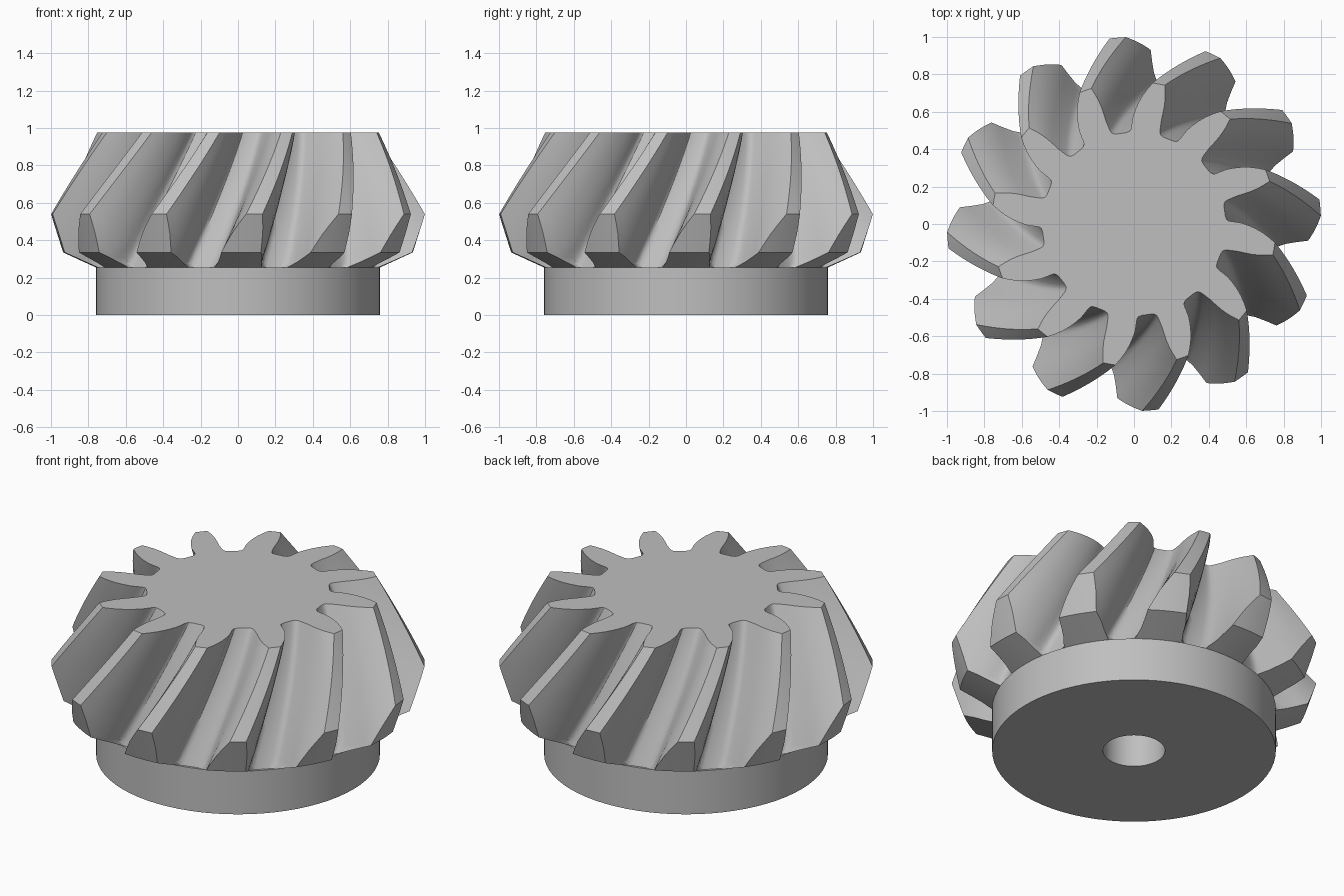
import bpy
import math

cube = bpy.data.objects.get("Cube")
if cube:
    bpy.data.objects.remove(cube, do_unlink=True)

steel = bpy.data.materials.new("light_grey_steel")
steel.use_nodes = True
grey = (0.52, 0.52, 0.52, 1)
steel.diffuse_color = grey
steel.node_tree.nodes["Principled BSDF"].inputs["Base Color"].default_value = grey

TEETH = 12
TOP, APEX = 0.975, 2.35
ROOT, TIP = 0.49, 0.76
# Back of the teeth: (height, outer radius)
BACK = [(0.255, 0.76), (0.335, 0.935), (0.54, 1.0), (TOP, TIP)]
# Tooth thickness in degrees against radius, at the small end
THICKNESS = [(0.49, 24), (0.495, 20), (0.505, 18), (0.52, 17), (0.57, 15.5),
             (0.638, 13), (0.7, 9.5), (0.76, 5)]
FLANK = [0, 0.02, 0.055, 0.11, 0.2, 0.32, 0.46, 0.6, 0.74, 0.87, 1]


def lerp_table(table, x):
    x = min(max(x, table[0][0]), table[-1][0])
    for (x0, y0), (x1, y1) in zip(table, table[1:]):
        if x <= x1:
            return y0 + (y1 - y0) * (x - x0) / (x1 - x0)


def polar(r, degrees, z):
    a = math.radians(degrees)
    return (r * math.cos(a), r * math.sin(a), z)


def skin(name, rows, cap_first=False, cap_last=False):
    """Join closed rings of equal length into one smooth-shaded object."""
    n = len(rows[0])
    verts = [p for row in rows for p in row]
    faces = []
    for i in range(len(rows) - 1):
        for j in range(n):
            k = (j + 1) % n
            faces.append((i * n + j, i * n + n + j, i * n + n + k, i * n + k))
    if cap_first:
        faces.append(tuple(range(n)))
    if cap_last:
        faces.append(tuple(reversed(range(len(verts) - n, len(verts)))))
    mesh = bpy.data.meshes.new(name)
    mesh.from_pydata(verts, [], faces)
    mesh.materials.append(steel)
    obj = bpy.data.objects.new(name, mesh)
    bpy.context.collection.objects.link(obj)
    bpy.ops.object.select_all(action="DESELECT")
    obj.select_set(True)
    bpy.context.view_layer.objects.active = obj
    bpy.ops.object.shade_smooth_by_angle(angle=math.radians(30))
    return obj


def gear_section(z):
    """Horizontal outline of the toothed body, tapered to the apex and twisted."""
    scale = (APEX - z) / (APEX - TOP)
    drop = TOP - z
    twist = 38.3 * drop - 8.8 * drop * drop
    u_max = min(TIP, lerp_table(BACK, z) / scale)
    levels = [ROOT + (u_max - ROOT) * f for f in FLANK]
    ring = []
    for tooth in range(TEETH):
        def point(u, side):
            lean = 3 * min(1, (TIP - u) / 0.19)
            centre = tooth * 360 / TEETH - 70 + lean - twist
            return polar(u * scale, centre + side * lerp_table(THICKNESS, u) / 2, z)
        ring += [point(u, -1) for u in levels]
        ring += [point(u_max, s) for s in (-0.5, 0, 0.5)]
        ring += [point(u, 1) for u in reversed(levels)]
    return ring


# Spiral toothed body
heights = [TOP]
for end, steps in ((0.54, 16), (0.335, 6), (0.255, 3)):
    start = heights[-1]
    heights += [start + (end - start) * (i + 1) / steps for i in range(steps)]
skin("spiral_teeth", [gear_section(z) for z in heights], cap_first=True)

# Hub with a blind shaft hole underneath
SIDES = 72
hub_profile = [(0.7, 0.255), (0.76, 0.255), (0.76, 0), (0.166, 0), (0.166, 0.6)]
skin("hub", [[polar(r, i * 360 / SIDES, z) for i in range(SIDES)]
             for r, z in hub_profile], cap_last=True)
